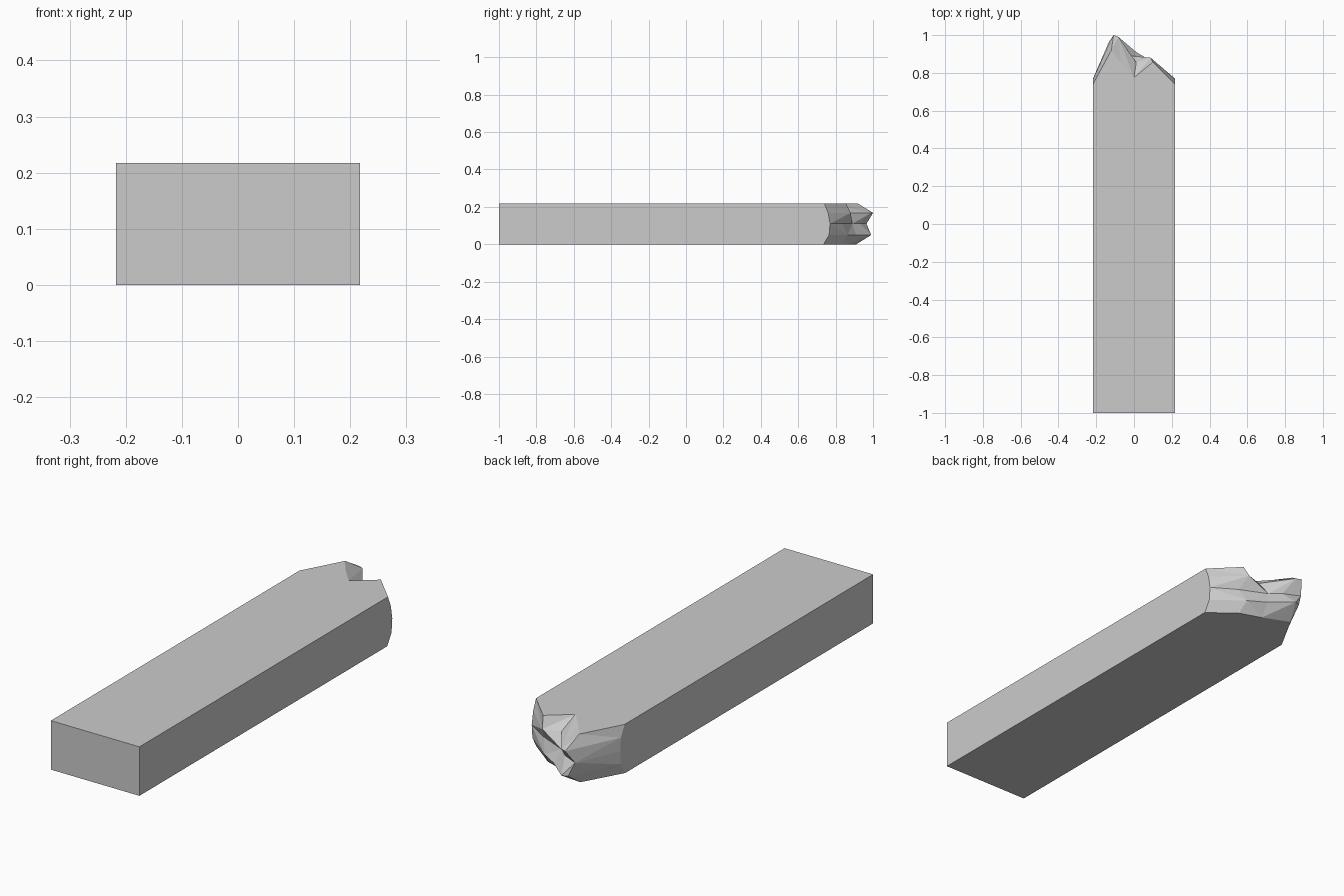
import bpy, bmesh

if "Cube" in bpy.data.objects:
    bpy.data.objects.remove(bpy.data.objects["Cube"])

W, H = 0.217, 0.217
# Splintered end: columns across the plank, rows from bottom to top, values = reach along y
XS = [-W, -0.12, -0.07, 0.0, 0.1, W]
ZS = [0.0, 0.05, 0.11, 0.168, H]
REACH = [
    [0.735, 0.91, 0.89, 0.86, 0.825, 0.735],
    [0.765, 0.98, 0.99, 0.91, 0.865, 0.765],
    [0.77, 0.965, 0.93, 0.89, 0.835, 0.77],
    [0.765, 1.0, 0.99, 0.855, 0.88, 0.76],
    [0.74, 0.92, 0.853, 0.775, 0.857, 0.74],
]

bm = bmesh.new()
grid = []
for j, z in enumerate(ZS):
    row = []
    for i, x in enumerate(XS):
        inner = 0 < i < len(XS) - 1 and 0 < j < len(ZS) - 1
        dx = 0.012 * (-1) ** (i + j) if inner else 0
        row.append(bm.verts.new((x + dx, REACH[j][i], z)))
    grid.append(row)

# Jagged break surface with alternating diagonals
for j in range(len(ZS) - 1):
    for i in range(len(XS) - 1):
        a, b = grid[j][i], grid[j][i + 1]
        c, d = grid[j + 1][i + 1], grid[j + 1][i]
        tris = ((a, b, c), (a, c, d)) if (i + j) % 2 else ((a, b, d), (b, c, d))
        for t in tris:
            bm.faces.new(t)

# Clean sawn end and the four long flat sides
bl, br, tr, tl = [bm.verts.new((x, -1, z)) for x, z in ((-W, 0), (W, 0), (W, H), (-W, H))]
bm.faces.new((bl, br, tr, tl))
bm.faces.new([bl, br] + grid[0][::-1])
bm.faces.new([tl, tr] + grid[-1][::-1])
bm.faces.new([bl, tl] + [r[0] for r in grid[::-1]])
bm.faces.new([br, tr] + [r[-1] for r in grid[::-1]])
bmesh.ops.recalc_face_normals(bm, faces=bm.faces)

mesh = bpy.data.meshes.new("broken_plank")
bm.to_mesh(mesh)
bm.free()
bpy.context.collection.objects.link(bpy.data.objects.new("broken_plank", mesh))
